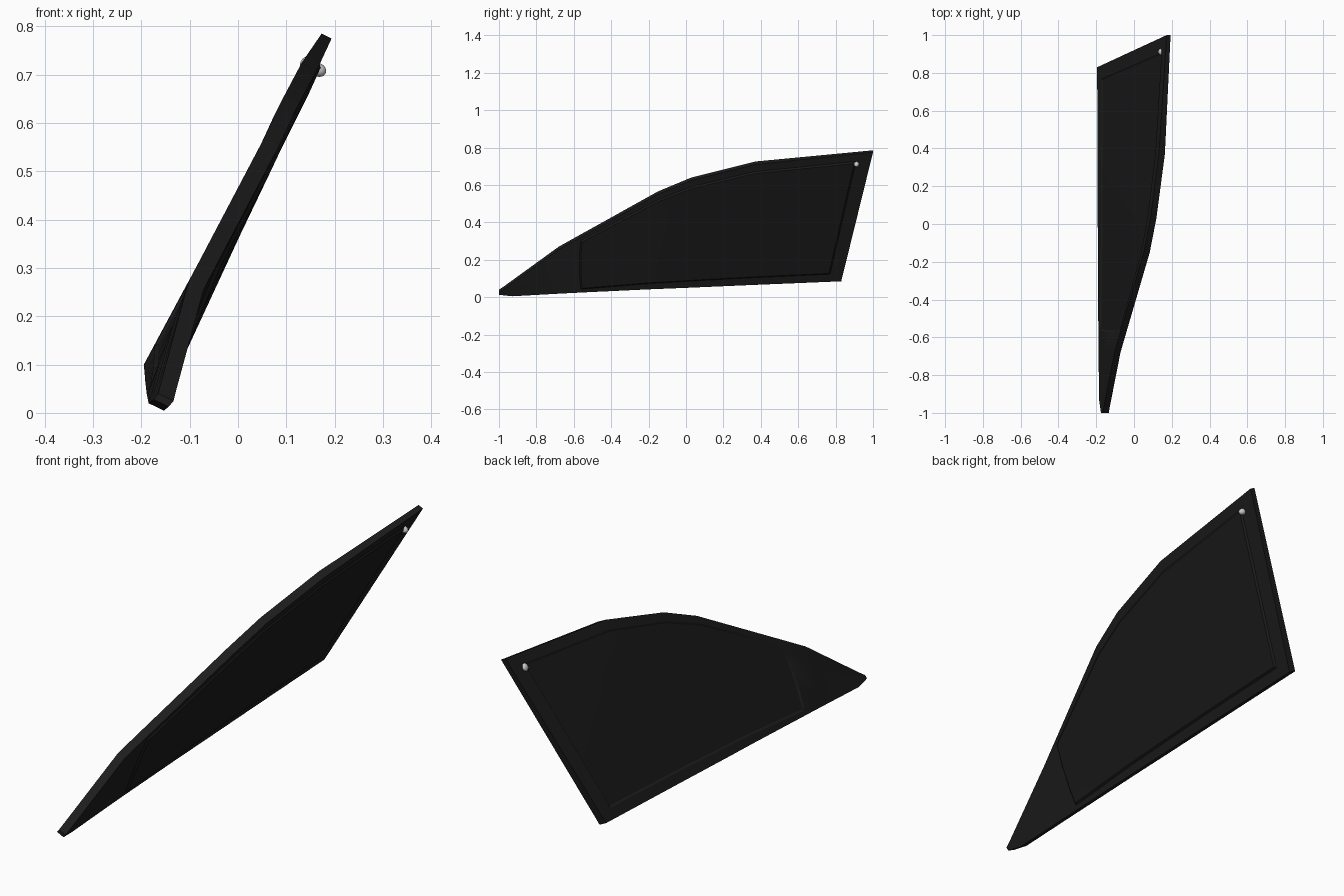
import bpy, bmesh
from mathutils import Vector

cube = bpy.data.objects.get("Cube")
if cube:
    bpy.data.objects.remove(cube)


def material(name, value, rough):
    m = bpy.data.materials.new(name)
    m.use_nodes = True
    m.diffuse_color = (value, value, value, 1)
    node = m.node_tree.nodes["Principled BSDF"]
    node.inputs["Base Color"].default_value = (value, value, value, 1)
    node.inputs["Roughness"].default_value = rough
    return m


TRIM = material("black trim", 0.012, 0.5)
GLASS = material("dark glass", 0.011, 0.5)
METAL = material("pale metal", 0.6, 0.5)

# Lower and upper edges of the outward face, from the front tip to the rear
LOWER = [Vector(p) for p in (
    (-.175, -1, .028), (-.185, -.93, .02), (-.188, -.66, .035), (-.189, -.56, .04),
    (-.191, -.2, .057), (-.192, 0, .065), (-.193, .3, .078), (-.195, .83, .10))]
UPPER = [Vector(p) for p in (
    (-.165, -1, .04), (-.16, -.97, .06), (-.103, -.68, .27), (-.068, -.56, .337),
    (.052, -.15, .565), (.087, .03, .64), (.132, .37, .725), (.173, 1, .785))]
ACROSS = Vector((.9, 0, -.44)).normalized()


def along(edge, u):
    i = min(int(u), len(edge) - 2)
    return edge[i].lerp(edge[i + 1], u - i)


def surface(u, v, depth=0.0):
    """Point on the ruled face, pushed through the thickness by depth."""
    return along(LOWER, u).lerp(along(UPPER, u), v) + ACROSS * depth


def thickness(u, v):
    return .035 - .012 * max(0, u - 6) * v


# Window body: two matching grids joined round the rim
FRONT, REAR = 3, 6.87
US = [0, 1, 2, FRONT, 4, 5, 6, REAR, 7]
VS = [0, .06, .3, .65, .94, 1]
bm = bmesh.new()
sides = []
for inner in (False, True):
    grid = []
    for u in US:
        column = []
        for v in VS:
            w = u - .4 * v * (1 - v) if u == FRONT else u
            column.append(bm.verts.new(surface(w, v, thickness(w, v) if inner else 0)))
        grid.append(column)
    sides.append(grid)

nu, nv = len(US), len(VS)
panels = []
for grid in sides:
    panel = []
    for i in range(nu - 1):
        for j in range(nv - 1):
            f = bm.faces.new((grid[i][j], grid[i + 1][j], grid[i + 1][j + 1], grid[i][j + 1]))
            if FRONT <= US[i] < REAR and 0 < j < nv - 2:
                panel.append(f)
    panels.append(panel)

rim = ([(i, 0) for i in range(nu)] + [(nu - 1, j) for j in range(1, nv)]
       + [(i, nv - 1) for i in range(nu - 2, -1, -1)] + [(0, j) for j in range(nv - 2, 0, -1)])
a, b = sides
for (i, j), (k, l) in zip(rim, rim[1:] + rim[:1]):
    bm.faces.new((a[i][j], a[k][l], b[k][l], b[i][j]))
bmesh.ops.recalc_face_normals(bm, faces=bm.faces[:])

# Pane: sunk on the outward side, raised on the inward side
for panel, depth in zip(panels, (-.005, .007)):
    bmesh.ops.inset_region(bm, faces=panel, thickness=.008, depth=depth, use_even_offset=True)
    for f in panel:
        f.material_index = 1

mesh = bpy.data.meshes.new("quarter_window")
bm.to_mesh(mesh)
bm.free()
mesh.materials.append(TRIM)
mesh.materials.append(GLASS)
window = bpy.data.objects.new("quarter_window", mesh)
bpy.context.collection.objects.link(window)
bpy.ops.object.select_all(action='DESELECT')
window.select_set(True)
bpy.context.view_layer.objects.active = window
bpy.ops.object.shade_smooth_by_angle()


# Fastener: a domed head outside and a slimmer end inside
def stud(name, depth, radius, reach):
    bpy.ops.mesh.primitive_uv_sphere_add(segments=16, ring_count=10, radius=1,
                                         location=surface(6.88, .92, depth))
    ob = bpy.context.object
    ob.name = name
    ob.scale = (radius, radius, reach)
    ob.rotation_euler = ACROSS.to_track_quat('Z', 'Y').to_euler()
    ob.data.materials.append(METAL)
    bpy.ops.object.shade_smooth_by_angle()


stud("fastener_head", .003, .017, .013)
stud("fastener_end", .03, .014, .017)
